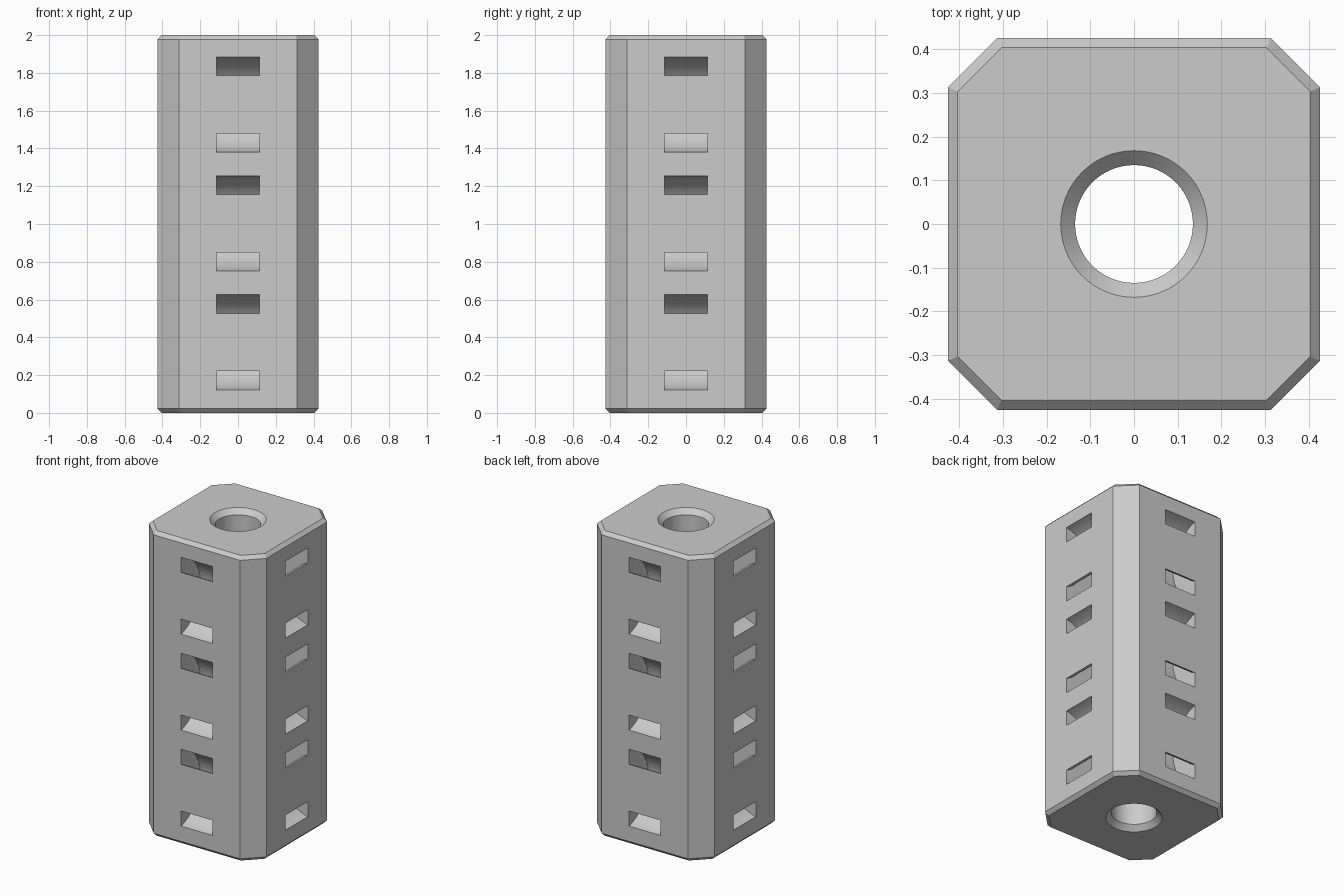
import bpy, bmesh, math
from mathutils import Matrix

cube = bpy.data.objects.get("Cube")
if cube:
    bpy.data.objects.remove(cube, do_unlink=True)

HALF, FLAT, HEIGHT, BEVEL = 0.426, 0.313, 2.0, 0.022
HOLE, HOLE_RIM = 0.135, 0.168
SLOT_HALF_WIDTH = 0.115
RING_OUT, RING_IN, RING_OFFSET = 0.258, 0.163, 0.055
RING_HEIGHTS = (0.374, 1.003, 1.632)

grey = bpy.data.materials.new("plain grey")
grey.use_nodes = True
grey.diffuse_color = (0.6, 0.6, 0.6, 1)
grey.node_tree.nodes["Principled BSDF"].inputs["Base Color"].default_value = (0.6, 0.6, 0.6, 1)


def make_object(name, bm):
    bmesh.ops.recalc_face_normals(bm, faces=bm.faces)
    mesh = bpy.data.meshes.new(name)
    bm.to_mesh(mesh)
    bm.free()
    mesh.materials.append(grey)
    ob = bpy.data.objects.new(name, mesh)
    bpy.context.collection.objects.link(ob)
    return ob


def stack(bm, loops, closed=False):
    """Bridge equal loops of points; cap the ends, or join last to first."""
    rows = [[bm.verts.new(p) for p in loop] for loop in loops]
    n = len(rows[0])
    pairs = list(zip(rows, rows[1:])) + ([(rows[-1], rows[0])] if closed else [])
    for a, b in pairs:
        for i in range(n):
            j = (i + 1) % n
            bm.faces.new((a[i], a[j], b[j], b[i]))
    if not closed:
        bm.faces.new(rows[0])
        bm.faces.new(rows[-1])
    return [v for row in rows for v in row]


def octagon(inset, z):
    h = HALF - inset
    f = FLAT - inset * (math.sqrt(2) - 1)
    return [(h, -f, z), (h, f, z), (f, h, z), (-f, h, z),
            (-h, f, z), (-h, -f, z), (-f, -h, z), (f, -h, z)]


def circle(r, z, n=64):
    return [(r * math.cos(2 * math.pi * i / n), r * math.sin(2 * math.pi * i / n), z)
            for i in range(n)]


# Bar with cut corners and bevelled ends
bm = bmesh.new()
stack(bm, [octagon(BEVEL, 0), octagon(0, BEVEL),
           octagon(0, HEIGHT - BEVEL), octagon(BEVEL, HEIGHT)])
bar = make_object("slotted_bar", bm)

# Cutter: central hole with flared mouths
bm = bmesh.new()
rim = HOLE_RIM - HOLE
stack(bm, [circle(HOLE_RIM + rim, -rim), circle(HOLE, rim),
           circle(HOLE, HEIGHT - rim), circle(HOLE_RIM + rim, HEIGHT + rim)])

# Cutter: curved tunnels, three on each of the four sides
w = SLOT_HALF_WIDTH
for side in range(4):
    for z in RING_HEIGHTS:
        verts = stack(bm, [circle(RING_OUT, -w, 96), circle(RING_OUT, w, 96),
                           circle(RING_IN, w, 96), circle(RING_IN, -w, 96)], closed=True)
        place = (Matrix.Rotation(side * math.pi / 2, 4, 'Z')
                 @ Matrix.Translation((0, -HALF - RING_OFFSET, z))
                 @ Matrix.Rotation(math.pi / 2, 4, 'Y'))
        bmesh.ops.transform(bm, matrix=place, verts=verts)
cutter = make_object("cutter", bm)
cutter.hide_render = True

# Cut, then drop the helper
mod = bar.modifiers.new("openings", 'BOOLEAN')
mod.operation = 'DIFFERENCE'
mod.solver = 'EXACT'
mod.object = cutter
bpy.ops.object.select_all(action='DESELECT')
bar.select_set(True)
bpy.context.view_layer.objects.active = bar
bpy.ops.object.modifier_apply(modifier=mod.name)
bpy.data.objects.remove(cutter, do_unlink=True)
bpy.ops.object.shade_smooth_by_angle(angle=math.radians(25))
